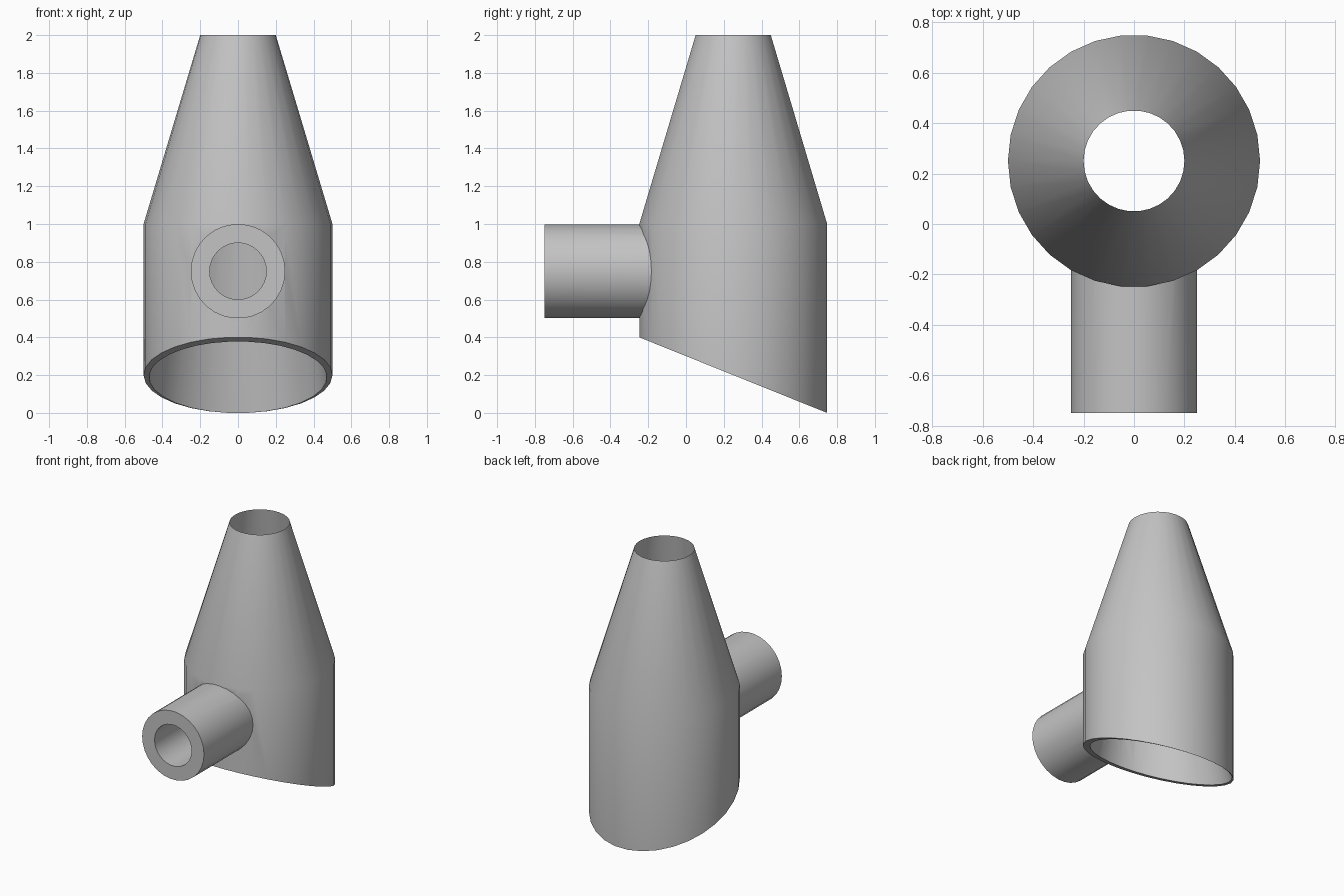
import bpy
import bmesh
import math

cube = bpy.data.objects.get("Cube")
if cube:
    bpy.data.objects.remove(cube, do_unlink=True)

SIDES = 30
ANGLES = [2 * math.pi * i / SIDES for i in range(SIDES)]
CENTRE_Y = 0.25
RADIUS = 0.5
HALF_DEPTH = RADIUS * math.cos(math.pi / SIDES)
SLOPE = 0.4 / (2 * HALF_DEPTH)      # slanted foot
TAPER = 0.15                        # bore narrows along its height

grey = bpy.data.materials.new("light_grey")
grey.use_nodes = True
colour = (0.55, 0.55, 0.55, 1)
grey.diffuse_color = colour
grey.node_tree.nodes["Principled BSDF"].inputs["Base Color"].default_value = colour


def loft(name, rings, capped=False, closed=False):
    """Skin a list of point rings, with end caps or joined end to end."""
    bm = bmesh.new()
    loops = [[bm.verts.new(p) for p in ring] for ring in rings]
    pairs = list(zip(loops, loops[1:]))
    if closed:
        pairs.append((loops[-1], loops[0]))
    for a, b in pairs:
        for i in range(SIDES):
            j = (i + 1) % SIDES
            bm.faces.new((a[i], a[j], b[j], b[i]))
    if capped:
        bm.faces.new(loops[0])
        bm.faces.new(loops[-1])
    bmesh.ops.remove_doubles(bm, verts=bm.verts[:], dist=0.0005)
    bmesh.ops.recalc_face_normals(bm, faces=bm.faces[:])
    mesh = bpy.data.meshes.new(name)
    bm.to_mesh(mesh)
    bm.free()
    mesh.materials.append(grey)
    obj = bpy.data.objects.new(name, mesh)
    bpy.context.collection.objects.link(obj)
    return obj


def level_ring(r, z):
    return [(r * math.cos(a), CENTRE_Y + r * math.sin(a), z) for a in ANGLES]


def foot_point(r, a):
    """Point on the slanted foot plane at a radius and angle."""
    y = r * math.sin(a)
    return (r * math.cos(a), CENTRE_Y + y, SLOPE * (HALF_DEPTH - y))


def bore_radius(a):
    """Radius at which the tapered bore meets the foot plane."""
    k = TAPER * SLOPE
    return (RADIUS - k * HALF_DEPTH) / (1 - k * math.sin(a))


def pipe(name, r, y0, y1):
    return loft(name, [[(r * math.cos(a), y, 0.75 + r * math.sin(a))
                        for a in ANGLES] for y in (y0, y1)], capped=True)


def combine(target, tool, operation):
    mod = target.modifiers.new(operation.lower(), "BOOLEAN")
    mod.operation = operation
    mod.solver = "EXACT"
    mod.object = tool
    bpy.context.view_layer.objects.active = target
    bpy.ops.object.modifier_apply(modifier=mod.name)
    bpy.data.objects.remove(tool, do_unlink=True)


# Hollow body: straight wall, cone, knife-edged mouth and tapered bore
body = loft("nozzle_body", [
    [foot_point(RADIUS, a) for a in ANGLES],
    level_ring(RADIUS, 1),
    level_ring(0.2, 2),
    [foot_point(bore_radius(a), a) for a in ANGLES],
], closed=True)

# Side pipe ends inside the wall, then its bore opens into the cavity
combine(body, pipe("side_pipe", 0.25, -0.75, -0.178), "UNION")
combine(body, pipe("pipe_bore", 0.15, -0.9, 0.2), "DIFFERENCE")

# Smooth shading with crisp rims
bpy.ops.object.select_all(action="DESELECT")
body.select_set(True)
bpy.context.view_layer.objects.active = body
bpy.ops.object.shade_smooth_by_angle(angle=math.radians(30))
